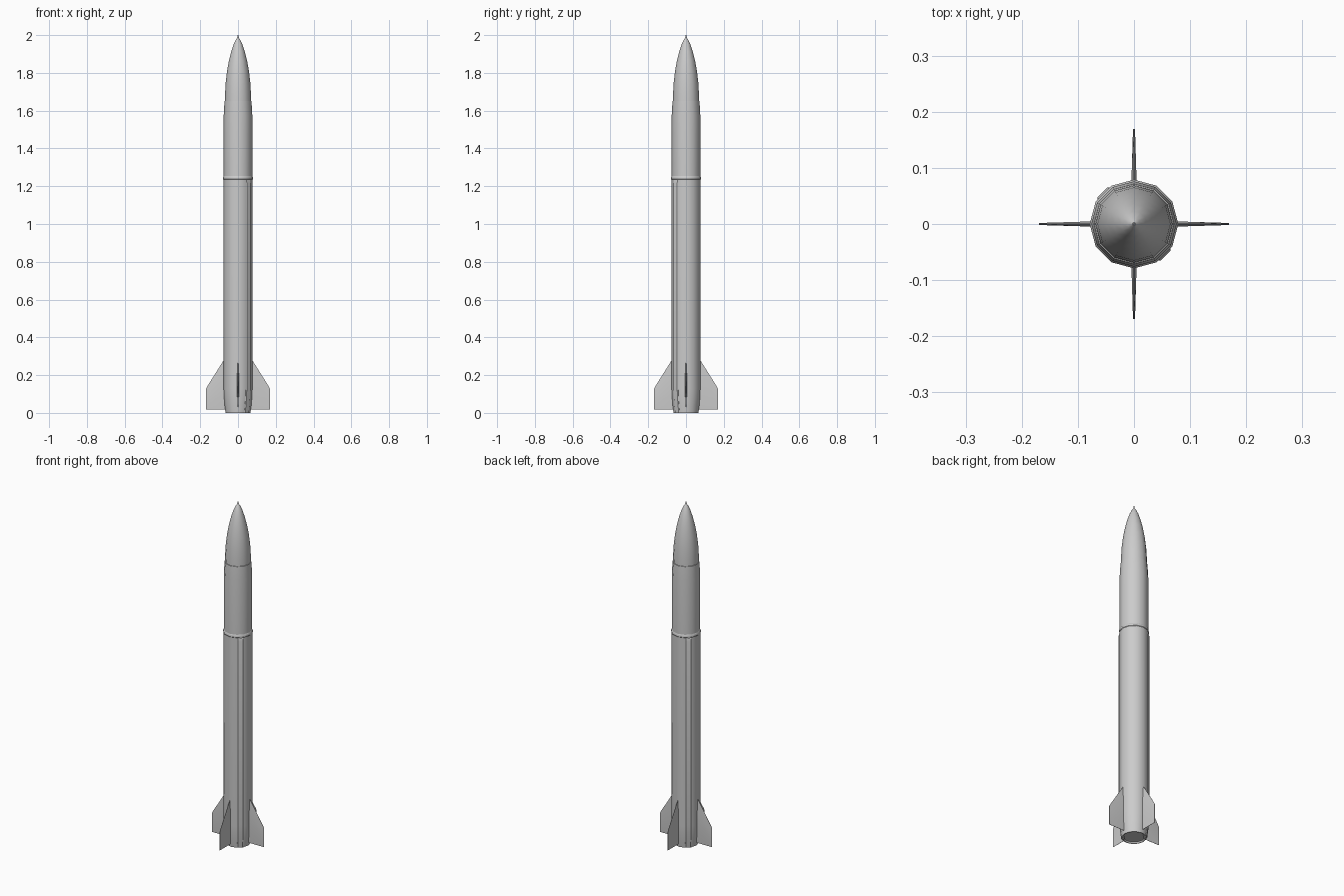
import bpy, bmesh, math
from mathutils import Matrix

if "Cube" in bpy.data.objects:
    bpy.data.objects.remove(bpy.data.objects["Cube"])

SIDES = 12


def make_object(name, bm, angle=35):
    bmesh.ops.recalc_face_normals(bm, faces=bm.faces)
    mesh = bpy.data.meshes.new(name)
    bm.to_mesh(mesh)
    bm.free()
    obj = bpy.data.objects.new(name, mesh)
    bpy.context.collection.objects.link(obj)
    bpy.ops.object.select_all(action='DESELECT')
    obj.select_set(True)
    bpy.context.view_layer.objects.active = obj
    bpy.ops.object.shade_smooth_by_angle(angle=math.radians(angle))
    return obj


def skin(bm, loops, closed=True):
    """Bridge consecutive vertex loops and cap both ends."""
    rings = [[bm.verts.new(p) for p in loop] for loop in loops]
    n = len(rings[0])
    for a, b in zip(rings, rings[1:]):
        for i in range(n):
            j = (i + 1) % n
            bm.faces.new((a[i], a[j], b[j], b[i]))
    bm.faces.new(rings[0])
    bm.faces.new(rings[-1])


def lathe(name, profile):
    bm = bmesh.new()
    step = 2 * math.pi / SIDES
    skin(bm, [[(r * math.cos(i * step), r * math.sin(i * step), z)
               for i in range(SIDES)] for r, z in profile])
    return make_object(name, bm)


# Main body with tapered tail and shallow recessed base
lathe("lower_body", [(0.060, 0.008), (0.061, 0.0), (0.066, 0.0), (0.071, 0.04),
                     (0.0755, 0.09), (0.077, 0.13), (0.077, 1.24)])

# Joint ring between the two body sections
lathe("joint_ring", [(0.076, 1.234), (0.079, 1.238), (0.079, 1.248), (0.076, 1.253)])

# Upper body, narrowing slightly towards the nose
lathe("upper_body", [(0.076, 1.245), (0.076, 1.57), (0.0715, 1.65), (0.068, 1.652)])

# Pointed nose and its tip probe
lathe("nose_cone", [(0.0695, 1.648), (0.0685, 1.69), (0.065, 1.75), (0.058, 1.81),
                    (0.048, 1.865), (0.036, 1.913), (0.023, 1.952), (0.011, 1.977),
                    (0.003, 1.988)])
lathe("nose_probe", [(0.0025, 1.98), (0.0018, 2.0)])

# Raised cable ducts on two opposite diagonals, following the tail taper
for name, degrees in (("front_right_duct", -45), ("back_left_duct", 135)):
    bm = bmesh.new()
    loops = []
    for r, z in ((0.068, 0.003), (0.0735, 0.05), (0.078, 0.1), (0.0795, 0.14),
                 (0.0795, 1.215), (0.075, 1.232)):
        loops.append([(r - 0.02, -0.016, z), (r - 0.003, -0.016, z), (r, -0.013, z),
                      (r, 0.013, z), (r - 0.003, 0.016, z), (r - 0.02, 0.016, z)])
    skin(bm, loops)
    bm.transform(Matrix.Rotation(math.radians(degrees), 4, 'Z'))
    make_object(name, bm)

# Four swept fins: thin tapered sections from root to tip
# each section: radius, lower z, upper z, half thickness
sections = [(0.055, 0.018, 0.31, 0.005), (0.08, 0.018, 0.272, 0.0045),
            (0.163, 0.018, 0.14, 0.002), (0.169, 0.06, 0.128, 0.001)]
for name, degrees in (("right_fin", 0), ("back_fin", 90),
                      ("left_fin", 180), ("front_fin", 270)):
    bm = bmesh.new()
    loops = []
    for r, lo, hi, t in sections[:3] + [(0.169, 0.018, 0.128, 0.0015)]:
        front = lo + (hi - lo) * 0.7
        back = lo + (hi - lo) * 0.3
        loops.append([(r, -0.0006, lo), (r, 0.0006, lo), (r, t, back), (r, t, front),
                      (r, 0.0006, hi), (r, -0.0006, hi), (r, -t, front), (r, -t, back)])
    skin(bm, loops)
    bm.transform(Matrix.Rotation(math.radians(degrees), 4, 'Z'))
    make_object(name, bm, 20)
